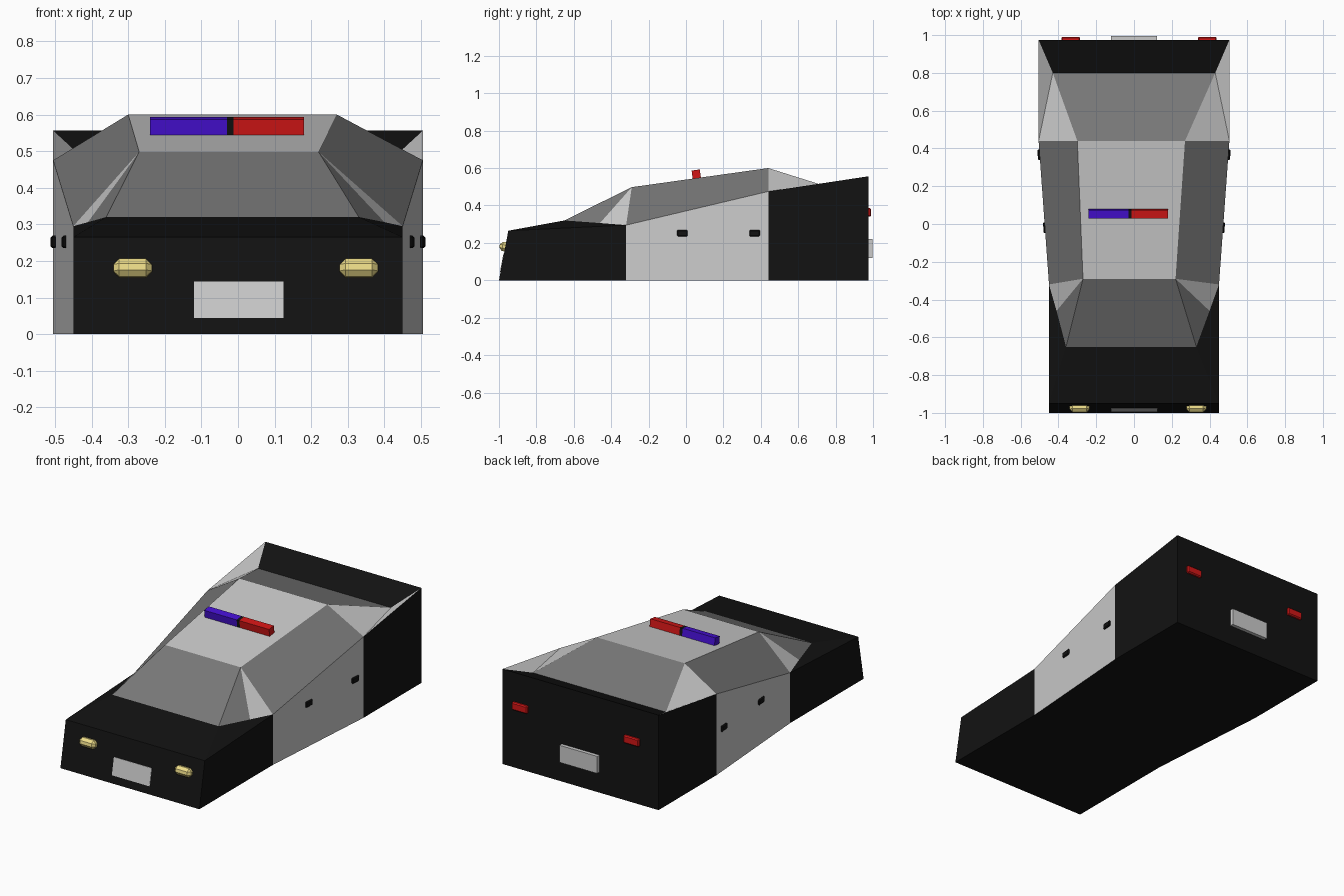
import bpy, bmesh, math
from mathutils import Matrix

if "Cube" in bpy.data.objects:
    bpy.data.objects.remove(bpy.data.objects["Cube"])


def material(name, rgb):
    m = bpy.data.materials.new(name)
    m.diffuse_color = (*rgb, 1)
    m.use_nodes = True
    m.node_tree.nodes["Principled BSDF"].inputs["Base Color"].default_value = m.diffuse_color
    return m


LIGHT = material("light_grey", (0.75, 0.75, 0.75))
BLACK = material("black_paint", (0.006, 0.006, 0.006))
GLASS = material("dark_glass", (0.19, 0.19, 0.19))
RED = material("red_lamp", (0.65, 0.008, 0.008))
BLUE = material("blue_lamp", (0.06, 0.005, 0.65))
YELLOW = material("yellow_lamp", (0.85, 0.72, 0.25))

# Corner pairs of the body: left x, right x, y, z
CORNERS = {
    "nose_low": (-0.45, 0.45, -1.0, 0),
    "nose_top": (-0.45, 0.45, -0.95, 0.265),
    "cowl": (-0.36, 0.33, -0.65, 0.32),
    "pillar": (-0.41, 0.40, -0.46, 0.306),
    "door_f_top": (-0.45, 0.45, -0.32, 0.295),
    "door_f_low": (-0.45, 0.45, -0.32, 0),
    "roof_f": (-0.27, 0.22, -0.29, 0.498),
    "roof_r": (-0.30, 0.27, 0.44, 0.60),
    "door_r_top": (-0.505, 0.505, 0.44, 0.475),
    "door_r_low": (-0.505, 0.505, 0.44, 0),
    "glass_r": (-0.43, 0.43, 0.80, 0.487),
    "tail_top": (-0.505, 0.505, 0.975, 0.556),
    "tail_low": (-0.505, 0.505, 0.975, 0),
}
# Faces spanning from the left to the right side
SPANS = [
    ("nose_low", "nose_top", 1), ("nose_top", "cowl", 1), ("cowl", "roof_f", 2),
    ("roof_f", "roof_r", 0), ("roof_r", "glass_r", 2), ("glass_r", "tail_top", 1),
    ("tail_top", "tail_low", 1), ("tail_low", "door_r_low", 1),
    ("door_r_low", "door_f_low", 1), ("door_f_low", "nose_low", 1),
]
# Faces repeated on each side
SIDES = [
    ("nose_low door_f_low door_f_top nose_top", 1),
    ("door_f_low door_r_low door_r_top door_f_top", 0),
    ("door_r_low tail_low tail_top door_r_top", 1),
    ("nose_top door_f_top pillar", 1),
    ("nose_top pillar cowl", 1),
    ("cowl pillar roof_f", 2),
    ("pillar door_f_top roof_f", 0),
    ("door_f_top door_r_top roof_r roof_f", 2),
    ("door_r_top tail_top glass_r", 0),
    ("door_r_top glass_r roof_r", 0),
]


def build_body():
    bm = bmesh.new()
    pairs = {k: (bm.verts.new((l, y, z)), bm.verts.new((r, y, z)))
             for k, (l, r, y, z) in CORNERS.items()}
    for a, b, slot in SPANS:
        bm.faces.new((*pairs[a], *reversed(pairs[b]))).material_index = slot
    for side in (0, 1):
        for names, slot in SIDES:
            f = bm.faces.new([pairs[n][side] for n in names.split()])
            f.material_index = slot
    bmesh.ops.recalc_face_normals(bm, faces=bm.faces)
    me = bpy.data.meshes.new("car_body")
    bm.to_mesh(me)
    bm.free()
    for m in (LIGHT, BLACK, GLASS):
        me.materials.append(m)
    bpy.context.collection.objects.link(bpy.data.objects.new("car_body", me))


def box(name, centre, size, mat, tilt=0, chamfer=0, turn=0):
    bm = bmesh.new()
    bmesh.ops.create_cube(bm, size=1, matrix=Matrix.Diagonal((*size, 1)))
    if chamfer:
        bmesh.ops.bevel(bm, geom=bm.edges[:], offset=chamfer, segments=1,
                        affect='EDGES')
    me = bpy.data.meshes.new(name)
    bm.to_mesh(me)
    bm.free()
    me.materials.append(mat)
    ob = bpy.data.objects.new(name, me)
    ob.location = centre
    ob.rotation_euler = (tilt, 0, turn)
    bpy.context.collection.objects.link(ob)


build_body()

# Roof light bar, following the roof slope
slope = math.atan2(0.102, 0.73)
for name, x0, x1, mat in (("blue_beacon", -0.24, -0.03, BLUE),
                          ("beacon_divider", -0.03, -0.012, BLACK),
                          ("red_beacon", -0.012, 0.18, RED)):
    box(name, ((x0 + x1) / 2, 0.055, 0.566), (x1 - x0, 0.044, 0.048), mat, slope)

# Headlights and tail lights
lean = -math.atan2(0.05, 0.265)
for side, hx, tx in (("left", -0.288, -0.335), ("right", 0.33, 0.388)):
    box(f"{side}_headlight", (hx, -0.972, 0.18), (0.105, 0.05, 0.05), YELLOW,
        lean, 0.016)
    box(f"{side}_tail_light", (tx, 0.975, 0.363), (0.10, 0.03, 0.046), RED,
        0, 0.006)

# Blank plates
box("front_plate", (0.002, -0.978, 0.093), (0.245, 0.015, 0.102), LIGHT, lean)
box("rear_plate", (0, 0.983, 0.17), (0.245, 0.026, 0.10), LIGHT)

# Door handles
taper = math.atan2(0.055, 0.76)
for s, side in ((-1, "left"), (1, "right")):
    for pos, x, y in (("front", 0.473, -0.02), ("rear", 0.503, 0.367)):
        box(f"{side}_{pos}_handle", (s * x, y, 0.252), (0.014, 0.057, 0.034),
            BLACK, 0, 0.005, -s * taper)
